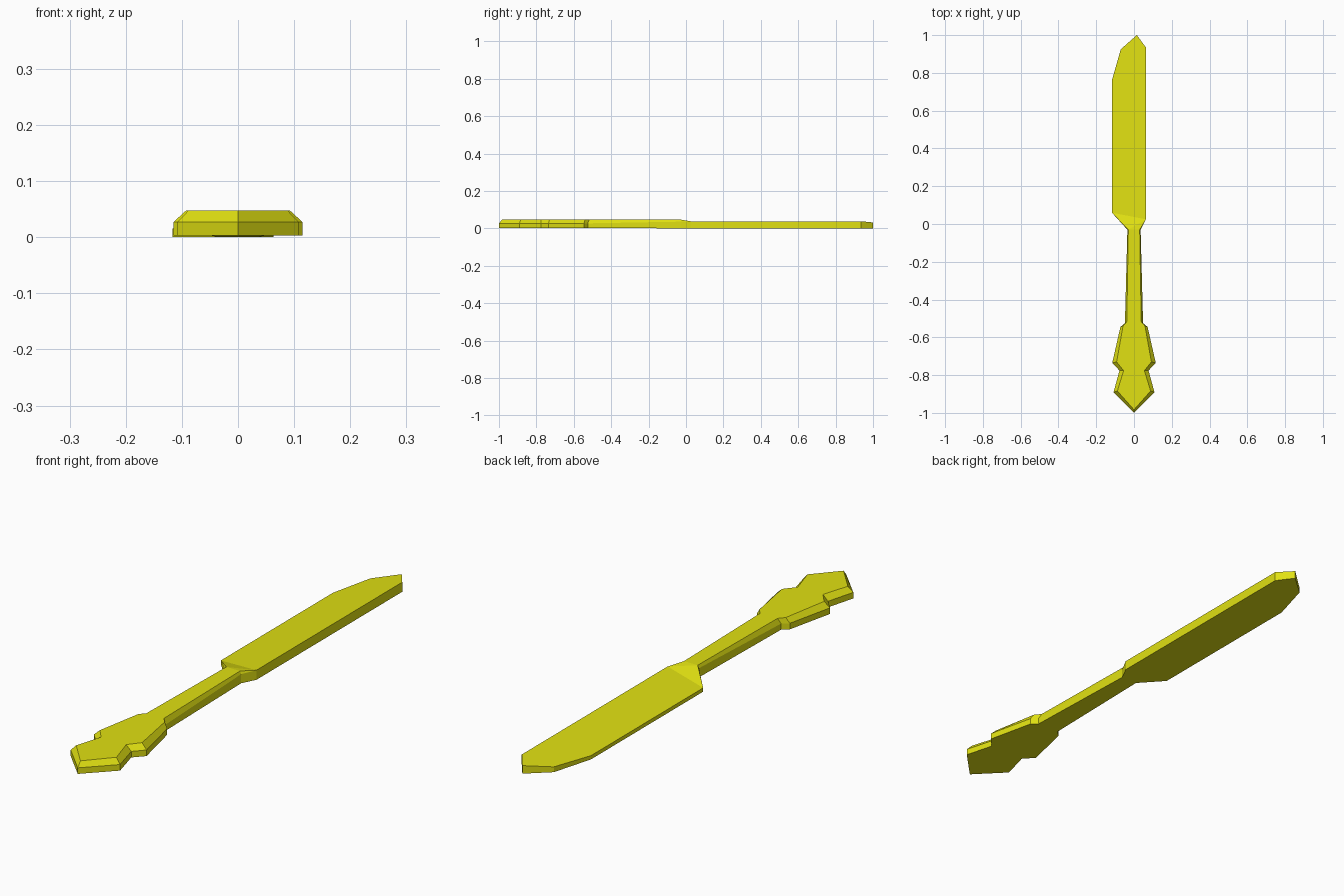
import bpy, bmesh

if "Cube" in bpy.data.objects:
    bpy.data.objects.remove(bpy.data.objects["Cube"])

yellow = bpy.data.materials.new("yellow")
yellow.diffuse_color = (0.75, 0.75, 0.006, 1)
yellow.use_nodes = True
yellow.node_tree.nodes["Principled BSDF"].inputs["Base Color"].default_value = yellow.diffuse_color


def finish(bm, name):
    bmesh.ops.remove_doubles(bm, verts=bm.verts, dist=1e-5)
    bmesh.ops.recalc_face_normals(bm, faces=bm.faces)
    me = bpy.data.meshes.new(name)
    bm.to_mesh(me)
    bm.free()
    me.materials.append(yellow)
    ob = bpy.data.objects.new(name, me)
    bpy.context.collection.objects.link(ob)
    return ob


# Handle stations: outer x, outer y, bottom z, bevel z, inner x, inner y, top z
stations = [
    (0, -1.0, 0.003, 0.027, 0, -0.983, 0.048),
    (0.108, -0.89, 0.003, 0.027, 0.088, -0.884, 0.048),
    (0.077, -0.776, 0.003, 0.027, 0.055, -0.776, 0.048),
    (0.115, -0.735, 0.003, 0.027, 0.092, -0.73, 0.048),
    (0.072, -0.545, 0.003, 0.027, 0.058, -0.54, 0.048),
    (0.048, -0.525, 0.003, 0.027, 0.038, -0.517, 0.048),
    (0.035, -0.03, 0.0, 0.036, 0.03, -0.03, 0.047),
]


def ring(s):
    ox, oy, zb, zm, ix, iy, zt = s
    half = [(ox, oy, zb), (ox, oy, zm), (ix, iy, zt)]
    return half + [(-x, y, z) for x, y, z in reversed(half)]


bm = bmesh.new()
rings = [[bm.verts.new(p) for p in ring(s)] for s in stations]
for a, b in zip(rings, rings[1:]):
    for i in range(6):
        j = (i + 1) % 6
        bm.faces.new((a[i], a[j], b[j], b[i]))
finish(bm, "handle")


# Blade: flat prism whose top thins towards the cutting edge
def top_z(x):
    return 0.038 + (x - 0.063) * 0.128


outline = [(-0.117, 0.06), (0.063, 0.025), (0.063, 0.935), (0.015, 1.0),
           (-0.07, 0.925), (-0.117, 0.76)]
bm = bmesh.new()
low = [bm.verts.new((x, y, 0)) for x, y in outline]
top = [bm.verts.new((x, y, top_z(x))) for x, y in outline]
bm.faces.new(low)
bm.faces.new(top)
for i in range(1, 6):  # side 0 stays open where the collar joins
    j = (i + 1) % 6
    bm.faces.new((low[i], low[j], top[j], top[i]))
finish(bm, "blade")

# Collar: hull from the handle end to the blade root
bm = bmesh.new()
pts = ring(stations[-1])
root = [(x, y, z) for x, y in outline[:2] for z in (0, top_z(x))]
for p in pts + root:
    bm.verts.new(p)
bmesh.ops.convex_hull(bm, input=bm.verts)
# Remove the hidden faces inside the joints
hidden = [f for f in bm.faces
          if all(v.co.y < -0.029 for v in f.verts)
          or all(v.co.y > 0.0 for v in f.verts)]
bmesh.ops.delete(bm, geom=hidden, context='FACES')
finish(bm, "collar")
